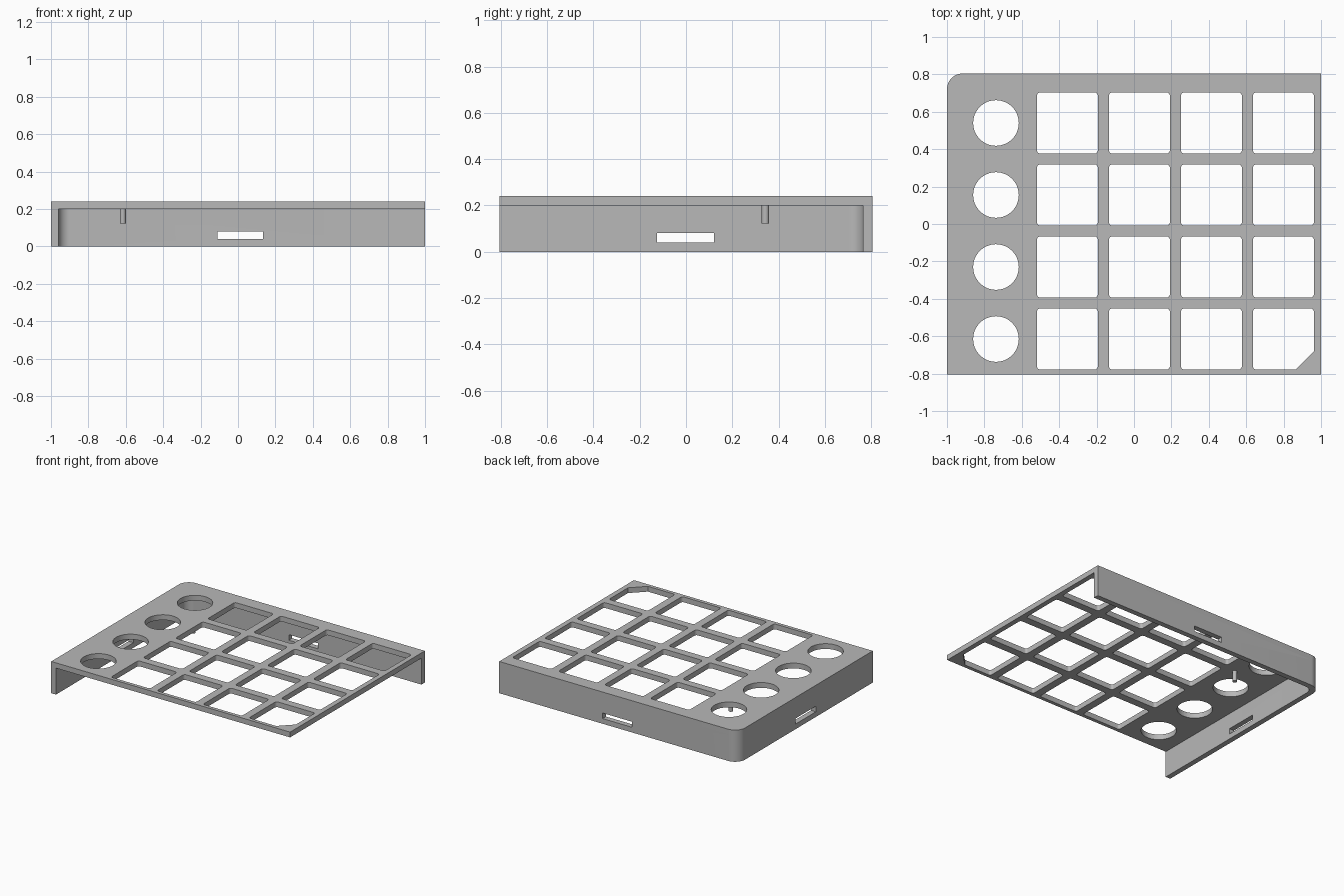
import bpy, bmesh
from math import sin, cos, pi, radians

cube = bpy.data.objects.get("Cube")
if cube:
    bpy.data.objects.remove(cube, do_unlink=True)

HX, HY = 1.0, 0.805          # half sizes of the case
Z_PLATE, Z_TOP = 0.2, 0.24   # underside and top of the plate
WALL = 0.04

grey = bpy.data.materials.new("plain grey")
grey.use_nodes = True
grey.diffuse_color = (0.48, 0.48, 0.48, 1)
grey.node_tree.nodes["Principled BSDF"].inputs["Base Color"].default_value = grey.diffuse_color


def arc(cx, cy, r, a0, a1, n):
    angles = [radians(a0 + (a1 - a0) * i / n) for i in range(n + 1)]
    return [(cx + r * cos(a), cy + r * sin(a)) for a in angles]


def circle(cx, cy, r, n):
    return arc(cx, cy, r, 0, 360, n)[:-1]


def rounded_square(cx, cy, half, r, chamfer=0):
    k = half - r
    pts = arc(cx + k, cy + k, r, 0, 90, 4) + arc(cx - k, cy + k, r, 90, 180, 4)
    pts += arc(cx - k, cy - k, r, 180, 270, 4)
    if chamfer:
        return pts + [(cx + half - chamfer, cy - half), (cx + half, cy - half + chamfer)]
    return pts + arc(cx + k, cy - k, r, 270, 360, 4)


def slab(name, outlines, z0, z1):
    """Extrude flat outlines (the first is the edge, the rest are holes)."""
    curve = bpy.data.curves.new(name, "CURVE")
    curve.dimensions = "2D"
    curve.fill_mode = "BOTH"
    curve.extrude = (z1 - z0) / 2
    for pts in outlines:
        spline = curve.splines.new("POLY")
        spline.points.add(len(pts) - 1)
        for p, (x, y) in zip(spline.points, pts):
            p.co = (x, y, 0, 1)
        spline.use_cyclic_u = True
    temp = bpy.data.objects.new(name + " outline", curve)
    bpy.context.collection.objects.link(temp)
    bpy.context.view_layer.update()
    mesh = bpy.data.meshes.new_from_object(
        temp.evaluated_get(bpy.context.evaluated_depsgraph_get()))
    bpy.data.objects.remove(temp, do_unlink=True)
    # weld the caps to the sides
    bm = bmesh.new()
    bm.from_mesh(mesh)
    bmesh.ops.remove_doubles(bm, verts=bm.verts, dist=1e-5)
    bmesh.ops.translate(bm, verts=bm.verts, vec=(0, 0, (z0 + z1) / 2))
    bmesh.ops.recalc_face_normals(bm, faces=bm.faces)
    bm.to_mesh(mesh)
    bm.free()
    mesh.materials.clear()
    mesh.materials.append(grey)
    mesh.name = name
    obj = bpy.data.objects.new(name, mesh)
    bpy.context.collection.objects.link(obj)
    return obj


def smooth(obj):
    bpy.ops.object.select_all(action="DESELECT")
    obj.select_set(True)
    bpy.context.view_layer.objects.active = obj
    bpy.ops.object.shade_smooth_by_angle(angle=radians(30))


# top plate with key windows and knob holes
R = 0.085
back_left_corner = arc(-HX + R, HY - R, R, 90, 180, 12)
outlines = [[(-HX, -HY), (HX, -HY), (HX, HY)] + back_left_corner]
PITCH = 0.385
for row in range(4):
    y = 0.54 - row * PITCH
    outlines.append(circle(-0.738, y, 0.122, 48))
    for col in range(4):
        corner = 0.098 if (row, col) == (3, 3) else 0
        outlines.append(rounded_square(-0.356 + col * PITCH, y, 0.163, 0.017, corner))
smooth(slab("top_plate", outlines, Z_PLATE, Z_TOP))

# back and right-hand walls in one piece, round at their shared corner
RI = 0.06
inner_corner = arc(-HX + WALL + RI, HY - WALL - RI, RI, 180, 90, 12)
profile = ([(-HX + WALL, -HY)] + inner_corner
           + [(HX, HY - WALL), (HX, HY)] + back_left_corner + [(-HX, -HY)])
walls = slab("side_walls", [profile], 0, Z_PLATE)

# slots through the walls
for name, loc, size in (("back_slot_cutter", (0.012, HY, 0.06), (0.245, 0.3, 0.042)),
                        ("side_slot_cutter", (-HX, -0.002, 0.06), (0.3, 0.245, 0.042))):
    bpy.ops.mesh.primitive_cube_add(size=1, location=loc)
    cutter = bpy.context.object
    cutter.name = name
    cutter.scale = size
    cutter.data.materials.append(grey)
    cutter.hide_render = True
    cutter.hide_viewport = True
    cutter.display_type = "WIRE"
    cut = walls.modifiers.new(name, "BOOLEAN")
    cut.operation = "DIFFERENCE"
    cut.solver = "EXACT"
    cut.object = cutter
smooth(walls)

# small locating post under the plate
smooth(slab("locating_post", [circle(-0.616, 0.343, 0.016, 20)], 0.122, Z_PLATE))
